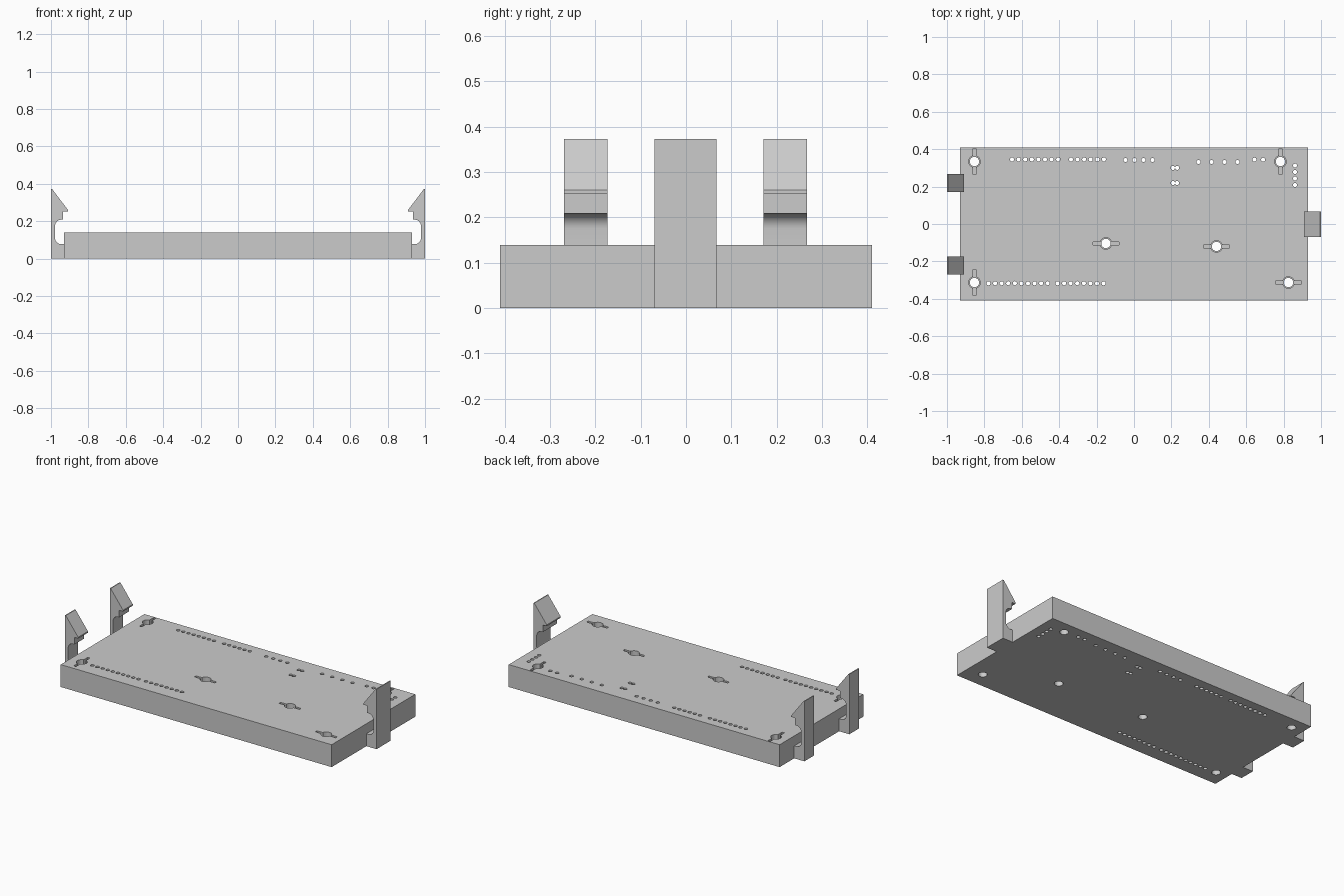
import bpy, bmesh, math
from mathutils import Matrix, Vector

cube = bpy.data.objects.get("Cube")
if cube:
    bpy.data.objects.remove(cube, do_unlink=True)

grey = bpy.data.materials.new("grey plastic")
grey.use_nodes = True
colour = (0.6, 0.6, 0.6, 1)
grey.diffuse_color = colour
grey.node_tree.nodes["Principled BSDF"].inputs["Base Color"].default_value = colour

THICK = 0.139


def make_object(name, bm):
    bmesh.ops.recalc_face_normals(bm, faces=bm.faces)
    mesh = bpy.data.meshes.new(name)
    bm.to_mesh(mesh)
    bm.free()
    mesh.materials.append(grey)
    obj = bpy.data.objects.new(name, mesh)
    bpy.context.collection.objects.link(obj)
    return obj


def activate(obj):
    bpy.ops.object.select_all(action='DESELECT')
    obj.select_set(True)
    bpy.context.view_layer.objects.active = obj


def add_box(bm, centre, size):
    bmesh.ops.create_cube(bm, size=1, matrix=Matrix.Translation(centre)
                          @ Matrix.Diagonal((*size, 1)))


def add_cylinder(bm, x, y, radius, bottom, top, sides):
    bmesh.ops.create_cone(bm, cap_ends=True, segments=sides, radius1=radius,
                          radius2=radius, depth=top - bottom,
                          matrix=Matrix.Translation((x, y, (top + bottom) / 2)))


def cut(target, bm):
    cutter = make_object("hole_cutter", bm)
    cutter.hide_render = True
    activate(target)
    mod = target.modifiers.new("holes", 'BOOLEAN')
    mod.operation = 'DIFFERENCE'
    mod.solver = 'EXACT'
    mod.use_self = True
    mod.object = cutter
    bpy.ops.object.modifier_apply(modifier=mod.name)
    bpy.data.objects.remove(cutter, do_unlink=True)


# Base plate
bm = bmesh.new()
add_box(bm, (0, 0, THICK / 2), (1.86, 0.82, THICK))
plate = make_object("base_plate", bm)

# Screw holes: through hole, wider recess and a shallow slot across it
screws = [(-0.853, 0.334, True), (0.783, 0.334, True), (-0.853, -0.313, True),
          (-0.15, -0.104, False), (0.441, -0.12, False), (0.826, -0.313, False)]
RECESS = 0.05
slots, recesses, holes = bmesh.new(), bmesh.new(), bmesh.new()
for x, y, upright in screws:
    size = (0.016, 0.14, 0.2) if upright else (0.14, 0.016, 0.2)
    add_box(slots, (x, y, THICK - RECESS + 0.1), size)
    add_cylinder(recesses, x, y, 0.031, THICK - RECESS, 0.3, 24)
    add_cylinder(holes, x, y, 0.025, -0.1, 0.3, 24)

# Pin holes in rows: start x, start y, step x, step y, count
rows = [(-0.652, 0.345, 0.0352, 0, 8), (-0.337, 0.345, 0.0352, 0, 6),
        (-0.778, -0.317, 0.0352, 0, 10), (-0.409, -0.317, 0.0352, 0, 8),
        (-0.046, 0.342, 0.0485, 0, 4), (0.345, 0.332, 0.0695, 0, 4),
        (0.644, 0.344, 0.046, 0, 2), (0.861, 0.312, 0, -0.0345, 4),
        (0.208, 0.3, 0.0225, 0, 2), (0.208, 0.219, 0.0225, 0, 2)]
for x, y, dx, dy, count in rows:
    for i in range(count):
        add_cylinder(holes, x + i * dx, y + i * dy, 0.011, -0.1, 0.3, 14)

for cutter_mesh in (slots, recesses, holes):
    cut(plate, cutter_mesh)


# Snap clips: hooked side profile extruded along y
def arc(cx, cz, radius, start, end, steps=8):
    angles = [math.radians(start + (end - start) * i / steps) for i in range(steps + 1)]
    return [(cx + radius * math.cos(a), cz + radius * math.sin(a)) for a in angles]


profile = [(0.93, 0), (1, 0), (1, 0.372), (0.994, 0.372), (0.909, 0.26),
           (0.909, 0.252), (0.936, 0.252), (0.936, 0.208)]
profile += arc(0.945, 0.175, 0.033, 90, 0)
profile += arc(0.945, 0.11, 0.033, 0, -90)
profile += [(0.93, 0.077)]


def clip(name, side, y, width):
    bm = bmesh.new()
    face = bm.faces.new([bm.verts.new((side * x, y - width / 2, z)) for x, z in profile])
    grown = bmesh.ops.extrude_face_region(bm, geom=[face])["geom"]
    bmesh.ops.translate(bm, vec=Vector((0, width, 0)),
                        verts=[v for v in grown if isinstance(v, bmesh.types.BMVert)])
    obj = make_object(name, bm)
    activate(obj)
    bpy.ops.object.shade_smooth_by_angle(angle=math.radians(30))


clip("left_clip", 1, -0.001, 0.137)
clip("right_front_clip", -1, -0.221, 0.096)
clip("right_back_clip", -1, 0.219, 0.096)
